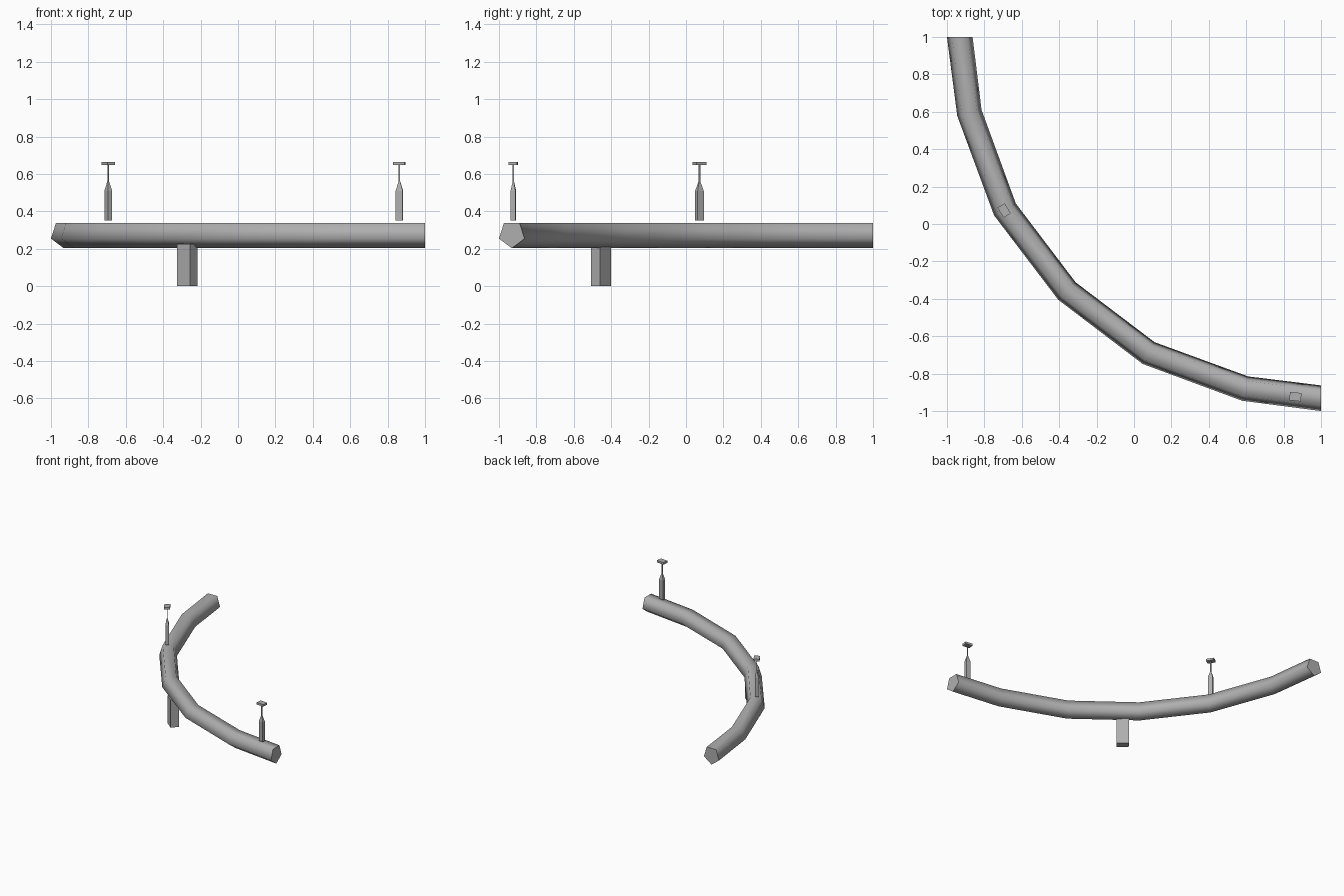
import bpy, bmesh, math
from mathutils import Vector, Matrix

if "Cube" in bpy.data.objects:
    bpy.data.objects.remove(bpy.data.objects["Cube"])

grey = bpy.data.materials.new("dark_grey")
grey.diffuse_color = (0.43, 0.43, 0.43, 1)
grey.use_nodes = True
grey.node_tree.nodes["Principled BSDF"].inputs["Base Color"].default_value = grey.diffuse_color


def finish(bm, name):
    bmesh.ops.recalc_face_normals(bm, faces=bm.faces)
    mesh = bpy.data.meshes.new(name)
    bm.to_mesh(mesh)
    bm.free()
    mesh.materials.append(grey)
    ob = bpy.data.objects.new(name, mesh)
    bpy.context.collection.objects.link(ob)
    return ob


def loft(bm, rings, smooth=False):
    """Skin a list of equal-sized rings and cap both ends."""
    rows = [[bm.verts.new(p) for p in ring] for ring in rings]
    n = len(rows[0])
    for a, b in zip(rows, rows[1:]):
        for i in range(n):
            j = (i + 1) % n
            bm.faces.new((a[i], a[j], b[j], b[i])).smooth = smooth
    for row in (rows[0], rows[-1]):
        cap = bm.faces.new(row)
        for e in cap.edges:
            e.smooth = False


def rect(w, d, z):
    return [Vector((sx * w / 2, sy * d / 2, z))
            for sx, sy in ((-1, -1), (1, -1), (1, 1), (-1, 1))]


# Curved pentagonal rail: (outer, inner) plan points of half the arc, mirrored across x = y
half = [((-1, 1), (-0.863, 1)), ((-0.945, 0.578), (-0.815, 0.61)),
        ((-0.748, 0.046), (-0.632, 0.11))]
mid = [((-0.405, -0.405), (-0.312, -0.312))]
swap = [((o[1], o[0]), (i[1], i[0])) for o, i in reversed(half)]
R, ZC = 0.074, 0.277
rings = []
for outer, inner in half + mid + swap:
    o, i = Vector(outer), Vector(inner)
    c, side = (o + i) / 2, (o - i) / 2 / math.sin(math.radians(72))
    ring = []
    for k in range(5):
        a = math.radians(-90 + 72 * k)
        p = c + side * math.cos(a)
        ring.append((p.x, p.y, ZC + R * math.sin(a)))
    rings.append(ring)
bm = bmesh.new()
loft(bm, rings, smooth=True)
finish(bm, "curved_rail")

# Support post below the rail
bm = bmesh.new()
loft(bm, [rect(0.091, 0.064, 0), rect(0.091, 0.064, 0.226)])
post = finish(bm, "support_post")
post.matrix_world = (Matrix.Translation((-0.271, -0.455, 0))
                     @ Matrix.Rotation(math.radians(140.7), 4, 'Z'))

# Upright handles: tapered body with thin stem, and a flat plate on top
for n, (x, y, deg) in enumerate([(-0.694, 0.072, -59), (0.863, -0.923, -6)], 1):
    place = Matrix.Translation((x, y, 0)) @ Matrix.Rotation(math.radians(deg), 4, 'Z')
    bm = bmesh.new()
    loft(bm, [rect(w, d, z) for w, d, z in
              ((0.038, 0.026, 0.351), (0.038, 0.026, 0.51),
               (0.008, 0.006, 0.56), (0.008, 0.006, 0.65))])
    finish(bm, f"handle_body_{n}").matrix_world = place
    bm = bmesh.new()
    loft(bm, [rect(0.062, 0.045, 0.648), rect(0.062, 0.045, 0.665)])
    finish(bm, f"handle_plate_{n}").matrix_world = place
